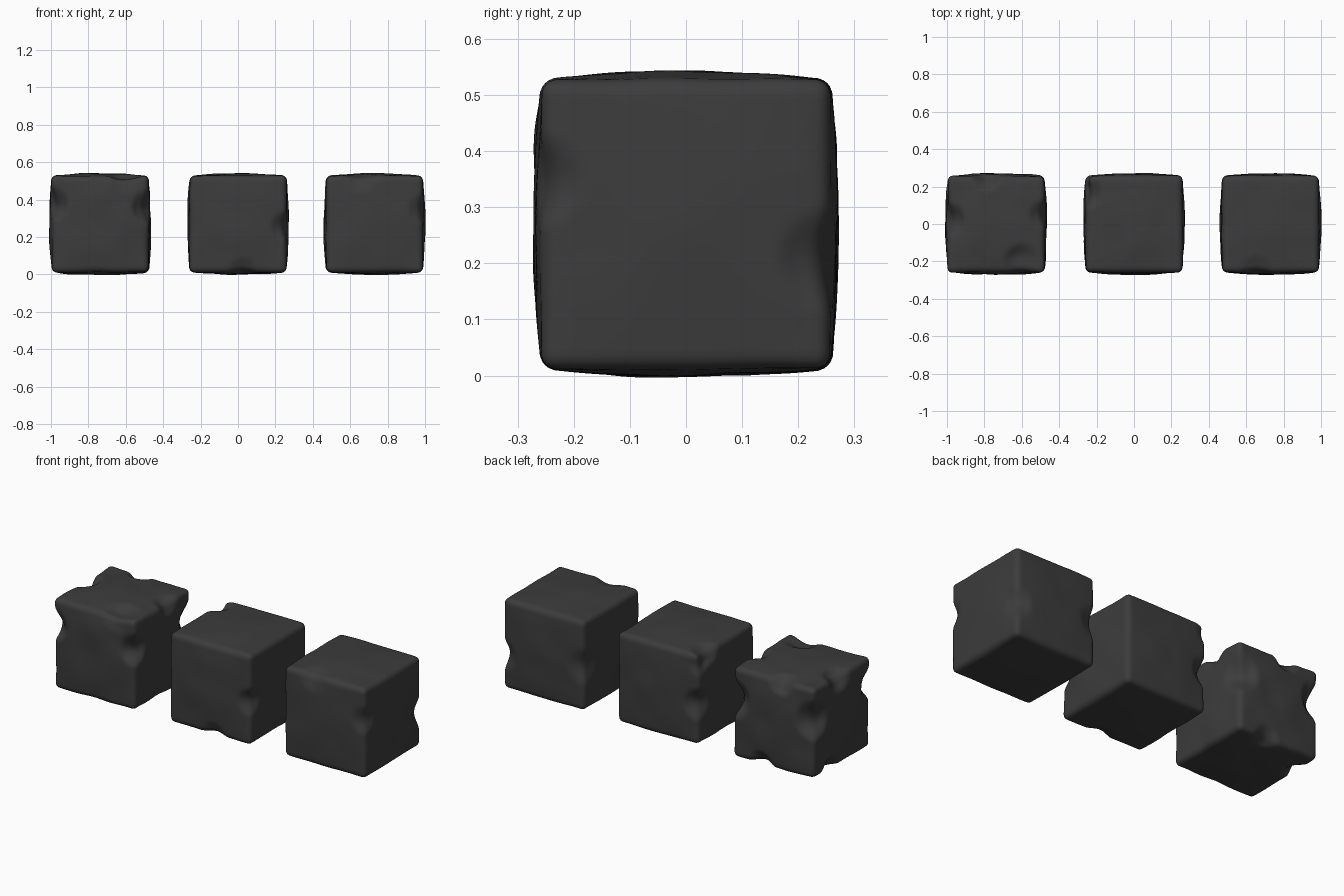
import bpy, bmesh
from mathutils import Vector, noise

if "Cube" in bpy.data.objects:
    bpy.data.objects.remove(bpy.data.objects["Cube"])

H, R, BULGE = 0.257, 0.026, 0.014   # half size, edge radius, pillowing of faces

mat = bpy.data.materials.new("charcoal")
mat.diffuse_color = (0.045, 0.045, 0.045, 1)
mat.use_nodes = True
mat.node_tree.nodes["Principled BSDF"].inputs["Base Color"].default_value = mat.diffuse_color


def worn_block(name, cx, seed, rough, dents):
    """Rounded, pillowed cube; dents are (x, y, z, radius, depth) in half-size units."""
    bm = bmesh.new()
    bmesh.ops.create_cube(bm, size=2 * H)
    bmesh.ops.subdivide_edges(bm, edges=bm.edges[:], cuts=43, use_grid_fill=True)
    for v in bm.verts:
        p = v.co.copy()
        # rounded edges
        q = Vector([max(-(H - R), min(H - R, c)) for c in p])
        d = p - q
        p = q + d.normalized() * R
        # pillowed faces
        u = p / H
        w = [1 - c * c for c in u]
        p += Vector((u.x * w[1] * w[2], u.y * w[0] * w[2], u.z * w[0] * w[1])) * BULGE
        # gentle unevenness
        n = noise.noise(u * 1.7 + Vector((seed, seed * 2, 0)))
        p += p.normalized() * n * rough
        # chips pushed toward the centre
        for x, y, z, rad, depth in dents:
            c = Vector((x, y, z))
            t = (u - c).length / rad
            if t < 1:
                p -= c.normalized() * depth * (1 - t * t) ** 2
        v.co = p
    bmesh.ops.recalc_face_normals(bm, faces=bm.faces[:])
    me = bpy.data.meshes.new(name)
    bm.to_mesh(me)
    bm.free()
    me.materials.append(mat)
    me.polygons.foreach_set("use_smooth", [True] * len(me.polygons))
    ob = bpy.data.objects.new(name, me)
    bpy.context.collection.objects.link(ob)
    ob.location = (cx, 0, 0.27)


# heavily chipped block
worn_block("battered_block", -0.737, 3.1, 0.008, [
    (-1, -1, 0.42, 0.40, 0.050), (1, -1, 0.35, 0.40, 0.045),
    (0.55, -0.8, 1, 0.45, 0.035), (-0.2, 1, 1, 0.35, 0.040),
    (-1, 0.1, 1, 0.40, 0.040), (1, 0.2, 1, 0.35, 0.030),
    (-1, 1, 0.30, 0.50, 0.055), (1, 1, 0.30, 0.50, 0.055),
    (-1, 0.4, -1, 0.35, 0.040), (0.3, 1, -1, 0.35, 0.030)])
# moderately chipped block
worn_block("chipped_block", 0.0, 7.4, 0.005, [
    (-1, 0.65, 1, 0.40, 0.040), (1, -1, -0.05, 0.35, 0.030),
    (-1, 1, -0.1, 0.40, 0.035), (-1, 0.9, 0.8, 0.30, 0.020),
    (0.1, -1, -1, 0.35, 0.018)])
# lightly worn block
worn_block("smooth_block", 0.73, 11.7, 0.004, [
    (1, 1, -0.25, 0.40, 0.028), (1, -1, 0.3, 0.35, 0.025),
    (-1, 1, 0, 0.45, 0.022), (-0.3, -1, 1, 0.40, 0.018)])
